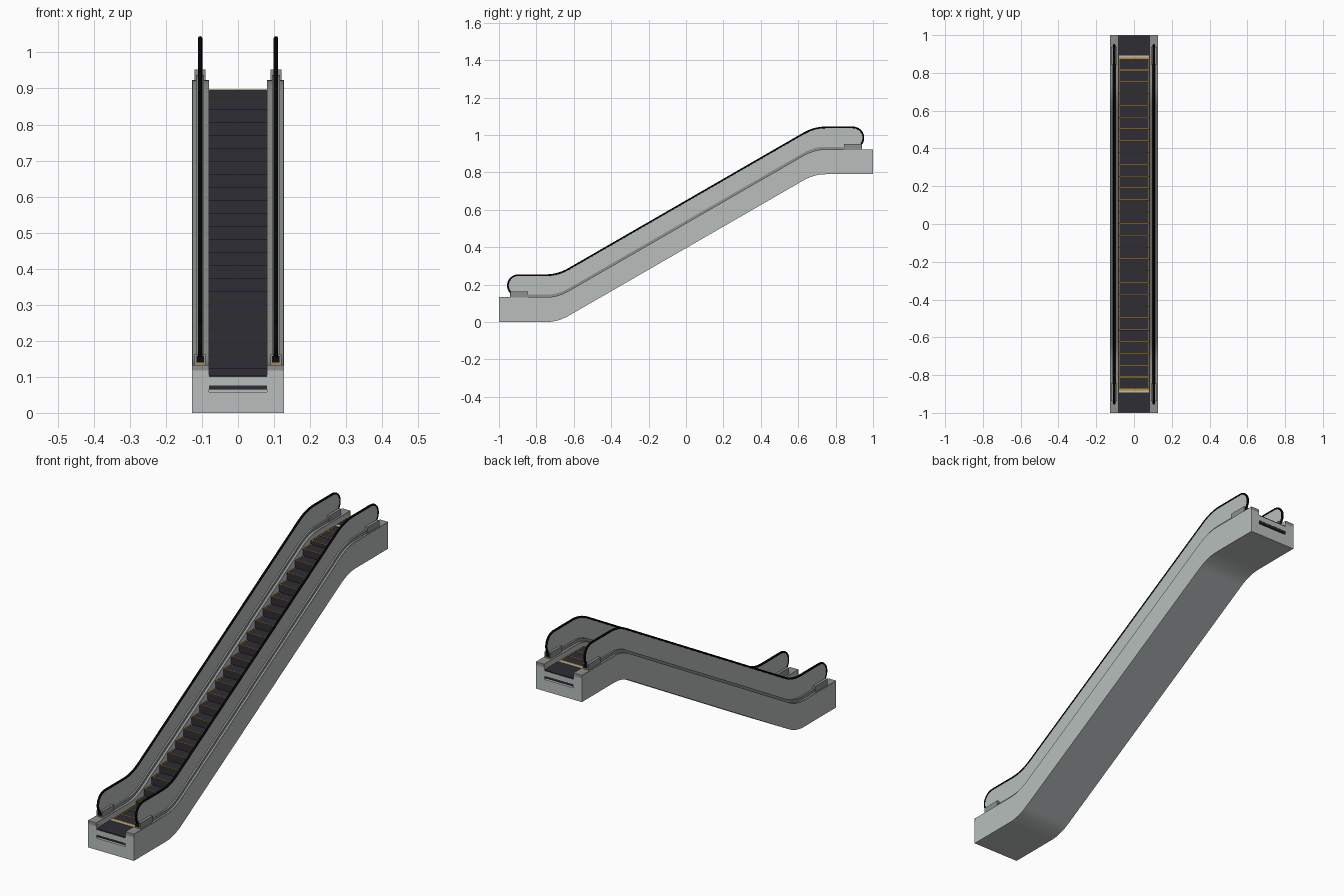
import bpy, bmesh, math
from mathutils import Vector

if "Cube" in bpy.data.objects:
    bpy.data.objects.remove(bpy.data.objects["Cube"])


def mat(name, r, g, b):
    m = bpy.data.materials.new(name)
    m.diffuse_color = (r, g, b, 1)
    m.use_nodes = True
    m.node_tree.nodes["Principled BSDF"].inputs["Base Color"].default_value = m.diffuse_color
    return m


STEEL = mat("pale steel", 0.48, 0.52, 0.51)
GREY = mat("deck grey", 0.27, 0.28, 0.275)
DARK = mat("step charcoal", 0.027, 0.026, 0.036)
BLACK = mat("rubber black", 0.004, 0.004, 0.004)
YELLOW = mat("safety yellow", 0.55, 0.27, 0.01)

RISE, KINK, BLEND = 0.79, 0.685, 0.06


# Height of the incline with rounded bends at both landings
def bend(t):
    if t < -BLEND:
        return 0.0
    return t if t > BLEND else (t + BLEND) ** 2 / (4 * BLEND)


def rise(y):
    return RISE / (2 * KINK) * (bend(y + KINK) - bend(y - KINK))


def stations(y0, y1):
    n = 8
    ys = [s * KINK + BLEND * (2 * i / n - 1) for s in (-1, 1) for i in range(n + 1)]
    return [y0] + ys + [y1]


def finish(name, bm, material, smooth=False):
    bmesh.ops.recalc_face_normals(bm, faces=bm.faces)
    me = bpy.data.meshes.new(name)
    bm.to_mesh(me)
    bm.free()
    me.materials.append(material)
    ob = bpy.data.objects.new(name, me)
    bpy.context.collection.objects.link(ob)
    if smooth:
        bpy.ops.object.select_all(action='DESELECT')
        bpy.context.view_layer.objects.active = ob
        ob.select_set(True)
        bpy.ops.object.shade_smooth_by_angle(angle=math.radians(35))
    return ob


def add_box(bm, x0, x1, y0, y1, z0, z1):
    vs = bmesh.ops.create_cube(bm, size=1)["verts"]
    for v in vs:
        v.co = Vector(((x0 + x1) / 2 + v.co.x * (x1 - x0),
                       (y0 + y1) / 2 + v.co.y * (y1 - y0),
                       (z0 + z1) / 2 + v.co.z * (z1 - z0)))


def boxes(name, material, *dims):
    bm = bmesh.new()
    for d in dims:
        add_box(bm, *d)
    return finish(name, bm, material)


# Sweep closed rings of points into a capped solid
def loft(name, rings, material):
    bm = bmesh.new()
    vr = [[bm.verts.new(p) for p in r] for r in rings]
    n = len(vr[0])
    for a, b in zip(vr, vr[1:]):
        for i in range(n):
            j = (i + 1) % n
            bm.faces.new((a[i], a[j], b[j], b[i]))
    bm.faces.new(vr[0])
    bm.faces.new(vr[-1])
    return finish(name, bm, material, True)


# Band following the incline, between two heights above its underside
def band(name, x0, x1, lo, hi, y0, y1, material):
    rings = []
    for y in stations(y0, y1):
        z = rise(y)
        rings.append([(x0, y, z + lo), (x1, y, z + lo), (x1, y, z + hi), (x0, y, z + hi)])
    return loft(name, rings, material)


# Truss body with a recessed slot in each end
truss = band("truss_base", -0.127, 0.127, 0, 0.07, -1, 1, STEEL)
ends = []
for s, z in ((-1, 0), (1, RISE)):
    ya, yb = sorted((s, s * 0.98))
    ends += [(-0.08, 0.08, ya, yb, z + 0.076, z + 0.1),
             (-0.127, -0.08, ya, yb, z + 0.06, z + 0.117),
             (0.08, 0.127, ya, yb, z + 0.06, z + 0.117)]
slot = boxes("slot_cutter", STEEL,
             (-0.08, 0.08, -1.1, -0.985, 0.058, 0.08),
             (-0.08, 0.08, 0.985, 1.1, RISE + 0.058, RISE + 0.08))
slot.hide_render = True
slot.hide_viewport = True
cut = truss.modifiers.new("slots", 'BOOLEAN')
cut.operation = 'DIFFERENCE'
cut.object = slot
cut.solver = 'EXACT'
boxes("end_walls", STEEL, *ends)

# Handrail path, also the outline of the balustrade panel
def rail_path():
    pts = []
    for i in range(13):
        a = math.radians(235 - 145 * i / 12)
        pts.append((-0.897 + 0.055 * math.cos(a), 0.195 + 0.055 * math.sin(a)))
    pts += [(y, rise(y) + 0.25) for y in stations(-0.8, 0.8)]
    for i in range(13):
        a = math.radians(90 - 145 * i / 12)
        pts.append((0.893 + 0.055 * math.cos(a), RISE + 0.195 + 0.055 * math.sin(a)))
    return pts


path = rail_path()
for s, side in ((-1, "left"), (1, "right")):
    def bx(a, b):
        return sorted((s * a, s * b))

    # Side cladding, deck cover and panel base moulding
    band(side + "_cladding", *bx(0.081, 0.127), 0.065, 0.13, -0.998, 0.998, STEEL)
    band(side + "_deck", *bx(0.081, 0.1265), 0.13, 0.133, -0.998, 0.998, GREY)
    band(side + "_moulding", *bx(0.094, 0.116), 0.132, 0.147, -0.86, 0.86, GREY)

    # Balustrade panel
    outline = path + [(y, rise(y) + 0.13) for y in reversed(stations(-0.925, 0.925))]
    bm = bmesh.new()
    face = bm.faces.new([bm.verts.new((s * 0.105 - 0.003, y, z)) for y, z in outline])
    ext = bmesh.ops.extrude_face_region(bm, geom=[face])["geom"]
    bmesh.ops.translate(bm, vec=(0.006, 0, 0),
                        verts=[g for g in ext if isinstance(g, bmesh.types.BMVert)])
    finish(side + "_panel", bm, STEEL)

    # Handrail tube
    rings = []
    for i, (y, z) in enumerate(path):
        a, b = path[max(i - 1, 0)], path[min(i + 1, len(path) - 1)]
        t = Vector((0, b[0] - a[0], b[1] - a[1])).normalized()
        n = Vector((0, -t.z, t.y))
        rings.append([Vector((s * 0.105, y, z)) + n * 0.005 * math.sin(k * math.pi / 4)
                      + Vector((0.006 * math.cos(k * math.pi / 4), 0, 0)) for k in range(8)])
    loft(side + "_handrail", rings, BLACK)

    # Newel boxes with dark inlets and yellow markers, front plates of the decks
    newels, inlets, marks, caps = [], [], [], []
    for e, z in ((-1, 0), (1, RISE)):
        def by(a, b):
            return sorted((e * a, e * b))
        newels.append((*bx(0.09, 0.121), *by(0.845, 0.938), z + 0.13, z + 0.163))
        inlets.append((*bx(0.095, 0.115), *by(0.937, 0.94), z + 0.14, z + 0.158))
        marks.append((*bx(0.097, 0.113), *by(0.937, 0.941), z + 0.134, z + 0.14))
        caps.append((*bx(0.081, 0.127), *by(0.99, 1.0), z + 0.117, z + 0.133))
    boxes(side + "_newels", GREY, *newels)
    boxes(side + "_inlets", BLACK, *inlets)
    boxes(side + "_markers", YELLOW, *marks)
    boxes(side + "_deck_ends", GREY, *caps)

# Landing plates and combs
landings, combs, comb_lines = [], [], []
for e, z in ((-1, 0), (1, RISE)):
    def by(a, b):
        return sorted((e * a, e * b))
    landings.append((-0.083, 0.083, *by(0.875, 0.999), z + 0.065, z + 0.105))
    combs.append((-0.08, 0.08, *by(0.881, 0.892), z + 0.1, z + 0.107))
    comb_lines.append((-0.08, 0.08, *by(0.873, 0.881), z + 0.1, z + 0.107))
boxes("landing_plates", DARK, *landings)
boxes("combs", STEEL, *combs)
boxes("comb_lines", YELLOW, *comb_lines)

# Steps with yellow edge lines at the nose and sides
pitch = 0.0625
steps, lines = [], []
for k in range(28):
    y = -0.875 + k * pitch
    z = rise(y + pitch / 2) + 0.105
    steps.append((-0.081, 0.081, y, y + pitch, z - 0.05, z))
    lines.append((-0.078, 0.078, y + 0.0005, y + 0.0045, z, z + 0.001))
    for s in (-1, 1):
        xa, xb = sorted((s * 0.0745, s * 0.078))
        lines.append((xa, xb, y + 0.0045, y + pitch, z, z + 0.001))
boxes("steps", DARK, *steps)
boxes("step_lines", YELLOW, *lines)
